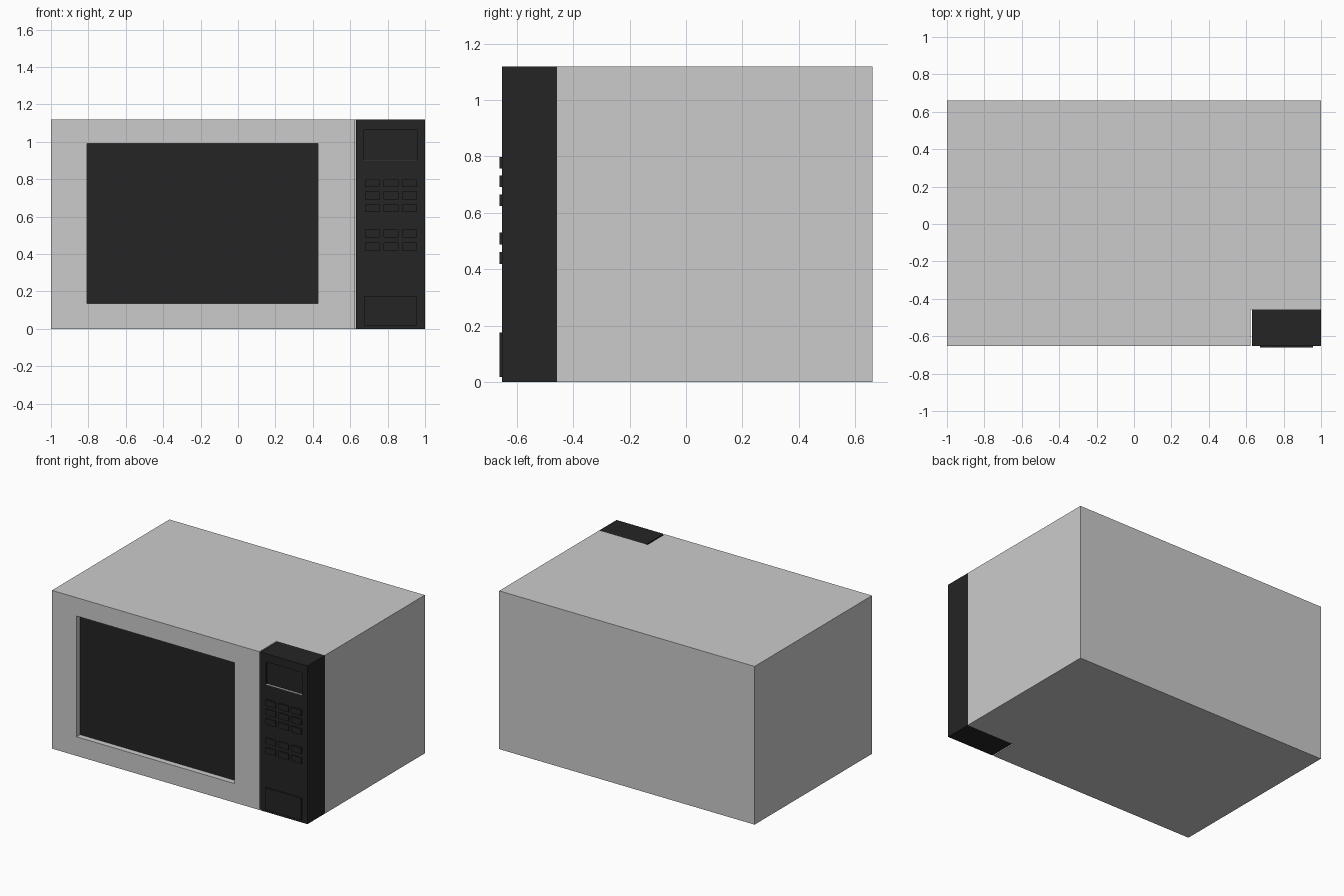
import bpy, bmesh

if "Cube" in bpy.data.objects:
    bpy.data.objects.remove(bpy.data.objects["Cube"])

dark = bpy.data.materials.new("dark_plastic")
dark.diffuse_color = (0.018, 0.018, 0.018, 1)
dark.use_nodes = True
dark.node_tree.nodes["Principled BSDF"].inputs["Base Color"].default_value = dark.diffuse_color


def box(name, x, y, z, mat=None, recess=None, floor_mat=None):
    """Box from (min, max) ranges; recess = (x range, z range, depth) sunk in the front."""
    bm = bmesh.new()
    bmesh.ops.create_cube(bm, size=1)
    for v in bm.verts:
        v.co = [r[0] if c < 0 else r[1] for c, r in zip(v.co, (x, y, z))]
    me = bpy.data.meshes.new(name)
    if mat:
        me.materials.append(mat)
    if recess:
        rx, rz, depth = recess
        bm.normal_update()
        front = min(bm.faces, key=lambda f: f.calc_center_median().y)
        bmesh.ops.inset_individual(bm, faces=[front], thickness=0.05)
        c = front.calc_center_median()
        for v in front.verts:
            v.co.x = rx[0] if v.co.x < c.x else rx[1]
            v.co.z = rz[0] if v.co.z < c.z else rz[1]
        # sink the framed face into the box
        front = bmesh.ops.extrude_discrete_faces(bm, faces=[front])["faces"][0]
        for v in front.verts:
            v.co.y += depth
        if floor_mat and not mat:
            me.materials.append(None)
            me.materials.append(floor_mat)
            front.material_index = 1
    bmesh.ops.recalc_face_normals(bm, faces=bm.faces)
    bm.to_mesh(me)
    bm.free()
    ob = bpy.data.objects.new(name, me)
    bpy.context.collection.objects.link(ob)
    return ob


H, FRONT, SEAM = 1.12, -0.652, -0.457

# Oven casing
box("casing", (-1, 1), (SEAM, 0.661), (0, H))

# Door with sunken dark window
box("door", (-1, 0.623), (FRONT, SEAM), (0, H),
    recess=((-0.807, 0.428), (0.135, 0.99), 0.04), floor_mat=dark)

# Control panel with sunken display
box("control_panel", (0.632, 1), (FRONT, SEAM), (0, H), dark,
    recess=((0.674, 0.957), (0.90, 1.062), 0.015))
box("display_ledge", (0.674, 0.957), (FRONT, FRONT + 0.015), (0.90, 0.902))

# Keypad: three rows above, two rows below
BUTTON_Y = (-0.661, FRONT)
for r, z in enumerate((0.757, 0.691, 0.624, 0.488, 0.419)):
    for c, x in enumerate((0.678, 0.779, 0.878)):
        box(f"button_{r + 1}_{c + 1}", (x, x + 0.078), BUTTON_Y, (z, z + 0.042), dark)

# Door release button
box("door_button", (0.674, 0.957), BUTTON_Y, (0.018, 0.175), dark)
